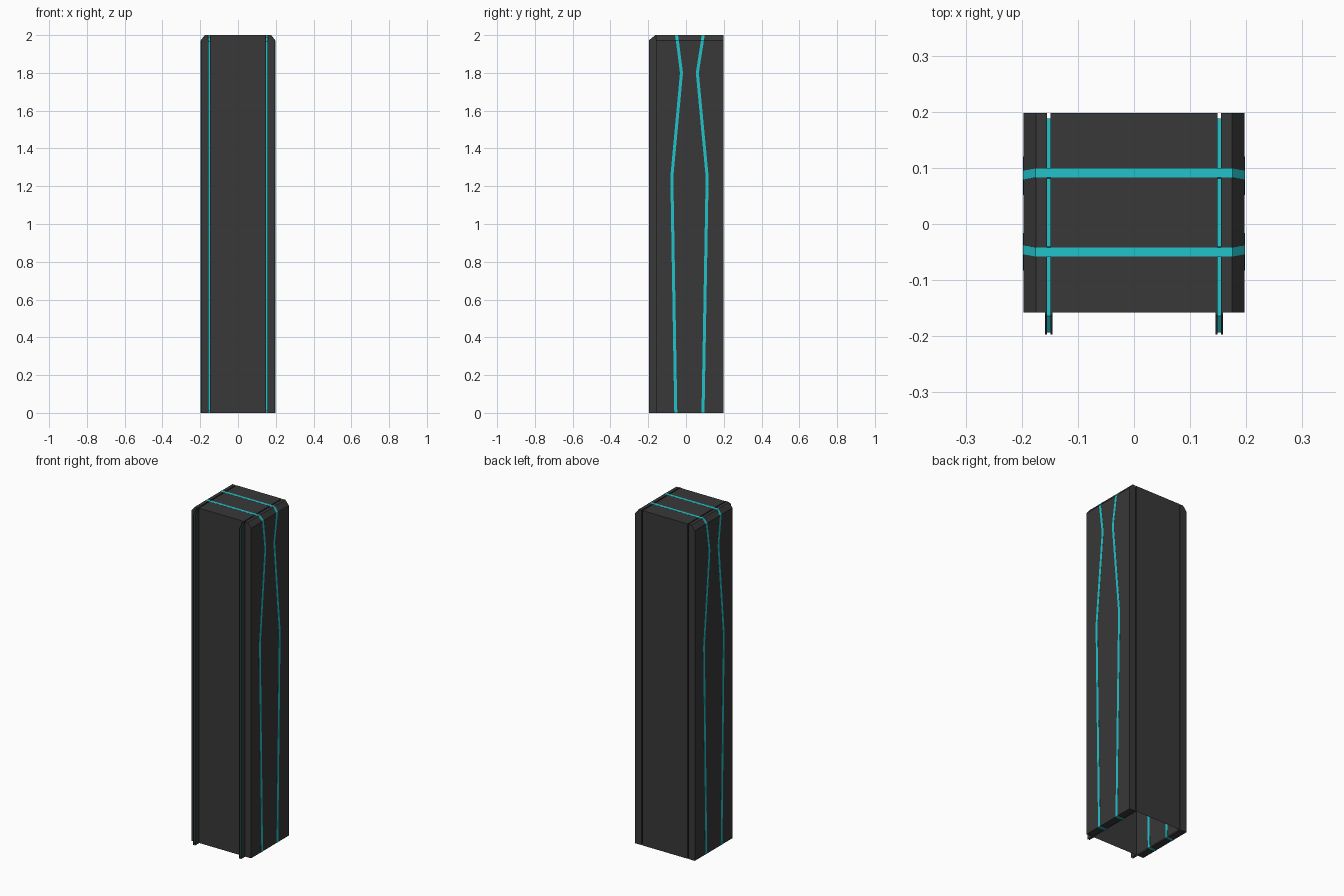
import bpy, bmesh
from mathutils import Vector

if "Cube" in bpy.data.objects:
    bpy.data.objects.remove(bpy.data.objects["Cube"])


def material(name, color):
    m = bpy.data.materials.new(name)
    m.diffuse_color = color
    m.use_nodes = True
    m.node_tree.nodes["Principled BSDF"].inputs["Base Color"].default_value = m.diffuse_color
    return m


DARK = material("dark_shell", (0.04, 0.04, 0.04, 1))
TEAL = material("teal_trim", (0.015, 0.55, 0.6, 1))


def finish(name, bm, mat):
    bmesh.ops.recalc_face_normals(bm, faces=bm.faces)
    me = bpy.data.meshes.new(name)
    bm.to_mesh(me)
    bm.free()
    me.materials.append(mat)
    ob = bpy.data.objects.new(name, me)
    bpy.context.collection.objects.link(ob)
    return ob


def loft(name, rings, mat, open_bottom=False):
    """Skin a list of equal-length rings and cap both ends."""
    bm = bmesh.new()
    rows = [[bm.verts.new(p) for p in r] for r in rings]
    n = len(rows[0])
    for a, b in zip(rows, rows[1:]):
        for i in range(n):
            j = (i + 1) % n
            bm.faces.new((a[i], a[j], b[j], b[i]))
    bm.faces.new(rows[-1])
    if not open_bottom:
        bm.faces.new(rows[0][::-1])
    return finish(name, bm, mat)


def prism_x(name, yz, x0, x1, mat):
    return loft(name, [[(x, y, z) for y, z in yz] for x in (x0, x1)], mat)


def rect(x0, x1, y0, y1, z):
    return [(x0, y0, z), (x1, y0, z), (x1, y1, z), (x0, y1, z)]


FRONT, BACK, TOP = -0.158, 0.198, 2.0
GAP0, GAP1, SIDE = 0.149, 0.155, 0.197

# Central cabinet, open underneath
loft("center_body", [rect(-GAP0, GAP0, FRONT, BACK, z) for z in (0, TOP)],
     DARK, open_bottom=True)

# Side lines as (y, z) paths, running up and over the chamfer
PATHS = {
    "front": [(-0.054, 0), (-0.075, 1.25), (-0.024, 1.8), (-0.046, 1.972), (-0.050, 2.0)],
    "back": [(0.090, 0), (0.112, 1.25), (0.060, 1.8), (0.087, 1.972), (0.091, 2.0)],
}
W = 0.008

for label, s in (("left", -1), ("right", 1)):
    # Side panel with chamfered top edge
    prof = [(GAP1, 0), (SIDE, 0), (SIDE, 1.972), (0.175, TOP), (GAP1, TOP)]
    loft(label + "_side_panel",
         [[(s * x, y, z) for x, z in prof] for y in (FRONT, BACK)], DARK)

    # Front fin: two thin plates with sloped tops and flared roots
    fin = [(-0.197, 0), (FRONT, 0), (FRONT, TOP), (-0.162, TOP), (-0.197, 1.972)]
    for part, a, b in (("inner", 0.1455, GAP0), ("outer", GAP1, 0.1585)):
        prism_x(f"{label}_fin_{part}", fin, s * a, s * b, DARK)

    # Recessed teal seam between panel and cabinet
    seam = [(-0.193, 0.01), (0.188, 0.01), (0.188, 1.99), (-0.164, 1.99), (-0.193, 1.967)]
    prism_x(label + "_seam", seam, s * GAP0, s * GAP1, TEAL)

    # Teal inlays passing through the panel thickness
    for key, path in PATHS.items():
        rings = []
        for y, z in path:
            outer = 0.1755 if z >= TOP else SIDE + 0.0006
            top = 0.0006 if z >= TOP else 0
            bot = -0.0006 if z == 0 else 0
            rings.append([(s * x, yy, z + top + bot) for x, yy, _ in
                          rect(0.1482, outer, y - W, y + W, 0)])
        loft(f"{label}_{key}_inlay", rings, TEAL)

# Teal lines across the top
for key, path in PATHS.items():
    y = path[-1][0]
    loft(key + "_top_inlay",
         [rect(-GAP0, GAP0, y - W, y + W, z) for z in (1.99, TOP + 0.0006)], TEAL)
